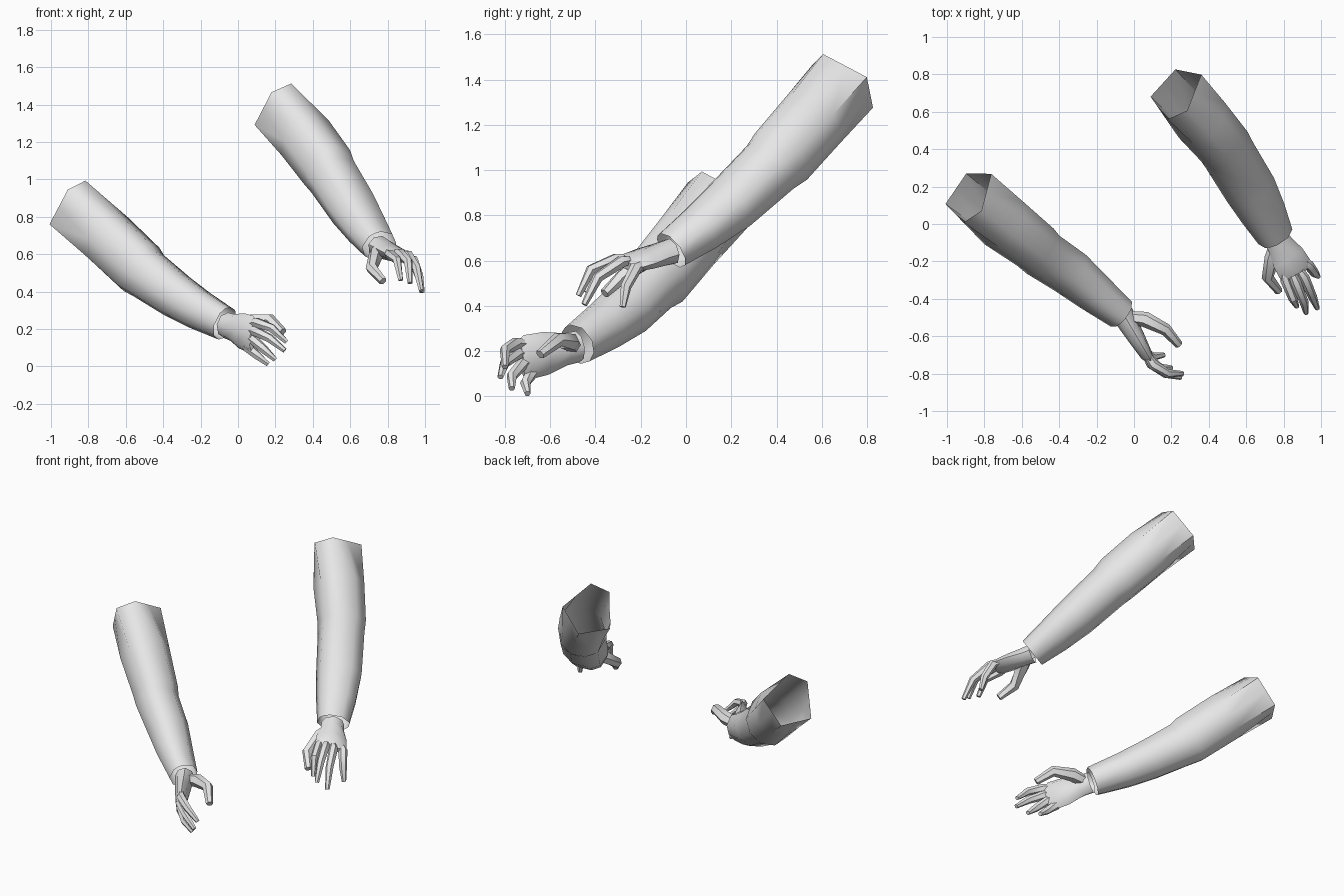
import bpy, bmesh, math
from mathutils import Vector as V

if "Cube" in bpy.data.objects:
    bpy.data.objects.remove(bpy.data.objects["Cube"])

grey = bpy.data.materials.new("plain_grey")
grey.diffuse_color = (0.8, 0.8, 0.8, 1)
grey.use_nodes = True
grey.node_tree.nodes["Principled BSDF"].inputs["Base Color"].default_value = grey.diffuse_color

# Uneven five-corner section of the shoulder opening, plus the middles of its sides
CORNERS = [-120, -48, 39, 82, 169]
SLEEVE_ANGLES = []
for i, a in enumerate(CORNERS):
    b = CORNERS[i + 1] if i < 4 else CORNERS[0] + 360
    SLEEVE_ANGLES += [(a, False), ((a + b) / 2, b - a)]


def tangents(pts):
    n = len(pts)
    return [(pts[min(i + 1, n - 1)] - pts[max(i - 1, 0)]).normalized() for i in range(n)]


def ring(center, side, t, wide, high, angles):
    """Cross-section square to t; angles holds (degrees, scale) pairs."""
    side = (side - t * side.dot(t)).normalized()
    up = side.cross(t)
    return [center + side * (wide * k * math.cos(math.radians(a)))
            + up * (high * k * math.sin(math.radians(a))) for a, k in angles]


def loft(bm, rings, cap_end=False):
    loops = [[bm.verts.new(p) for p in r] for r in rings]
    n = len(loops[0])
    for r0, r1 in zip(loops, loops[1:]):
        for i in range(n):
            j = (i + 1) % n
            bm.faces.new((r0[i], r1[i], r1[j], r0[j]))
    if cap_end:
        bm.faces.new(loops[-1][::-1])


def level_side(t):
    return V((t.y, -t.x, 0))


def polygon(n):
    return [(360 * i / n, 1) for i in range(n)]


def finish(bm, name):
    mesh = bpy.data.meshes.new(name)
    bm.to_mesh(mesh)
    bm.free()
    mesh.materials.append(grey)
    ob = bpy.data.objects.new(name, mesh)
    bpy.context.collection.objects.link(ob)
    bpy.ops.object.select_all(action='DESELECT')
    ob.select_set(True)
    bpy.context.view_layer.objects.active = ob
    bpy.ops.object.shade_smooth_by_angle(angle=math.radians(50))


def sleeve(name, sections):
    """sections: (x, y, z, half width, half height) from shoulder to cuff."""
    pts = [V(s[:3]) for s in sections]
    bm = bmesh.new()
    rings = []
    for i, (p, t, s) in enumerate(zip(pts, tangents(pts), sections)):
        angles = [(a, math.cos(math.radians(gap / 2)) if gap and i == 0 else 1)
                  for a, gap in SLEEVE_ANGLES]
        rings.append(ring(p, level_side(t), t, s[3], s[4], angles))
    loft(bm, rings)
    finish(bm, name)


def digit(bm, path, radii):
    pts = [V(p) for p in path]
    loft(bm, [ring(p, level_side(t), t, r, r, polygon(6))
              for p, t, r in zip(pts, tangents(pts), radii)], True)


def hand(name, wrist, fingers, thumb):
    """fingers: knuckle, middle joint and tip, from index to little finger."""
    wrist = V(wrist)
    index, little = V(fingers[0][0]), V(fingers[-1][0])
    knuckles = (index + little) / 2
    t = (knuckles - wrist).normalized()
    across = index - little
    half = across.length / 2
    bm = bmesh.new()
    # palm
    loft(bm, [ring(wrist.lerp(knuckles, f), across, t, w, h, polygon(8))
              for f, w, h in ((-0.1, 0.07, 0.06), (0.15, 0.072, 0.055),
                              (0.55, half + 0.018, 0.045),
                              (0.95, half + 0.022, 0.033), (1.06, half + 0.005, 0.02))], True)
    # fingers start a little inside the palm
    for k, m, e in fingers:
        root = V(k).lerp(wrist, 0.15)
        digit(bm, (root, k, m, e), (0.022, 0.028, 0.024, 0.014))
    digit(bm, thumb, (0.035, 0.042, 0.033, 0.022))
    finish(bm, name)


sleeve("right_sleeve", [
    (-0.88, 0.15, 0.86, 0.168, 0.168), (-0.70, 0.01, 0.69, 0.155, 0.158),
    (-0.53, -0.12, 0.53, 0.14, 0.158), (-0.49, -0.16, 0.495, 0.135, 0.142),
    (-0.34, -0.26, 0.385, 0.128, 0.126), (-0.22, -0.36, 0.31, 0.112, 0.112),
    (-0.07, -0.48, 0.23, 0.088, 0.094)])
sleeve("left_sleeve", [
    (0.226, 0.70, 1.386, 0.168, 0.168), (0.36, 0.56, 1.22, 0.156, 0.158),
    (0.48, 0.42, 1.06, 0.148, 0.156), (0.51, 0.37, 1.01, 0.145, 0.14),
    (0.62, 0.19, 0.84, 0.142, 0.126), (0.69, 0.06, 0.735, 0.125, 0.108),
    (0.755, -0.065, 0.645, 0.1, 0.09)])

hand("right_hand", (-0.05, -0.50, 0.215), [
    ((0.10, -0.75, 0.235), (0.18, -0.80, 0.205), (0.26, -0.80, 0.13)),
    ((0.09, -0.745, 0.19), (0.17, -0.80, 0.15), (0.25, -0.82, 0.085)),
    ((0.08, -0.72, 0.145), (0.14, -0.77, 0.09), (0.20, -0.77, 0.035)),
    ((0.05, -0.68, 0.105), (0.10, -0.71, 0.06), (0.16, -0.70, 0.012))],
    ((-0.02, -0.50, 0.225), (0.06, -0.51, 0.24), (0.17, -0.565, 0.25), (0.24, -0.645, 0.185)))
hand("left_hand", (0.765, -0.085, 0.635), [
    ((0.81, -0.30, 0.60), (0.85, -0.40, 0.57), (0.87, -0.44, 0.46)),
    ((0.865, -0.31, 0.605), (0.91, -0.42, 0.56), (0.92, -0.475, 0.445)),
    ((0.91, -0.285, 0.595), (0.955, -0.39, 0.525), (0.98, -0.45, 0.405)),
    ((0.935, -0.22, 0.57), (0.968, -0.265, 0.485), (0.985, -0.28, 0.395))],
    ((0.76, -0.11, 0.625), (0.74, -0.18, 0.60), (0.715, -0.285, 0.525), (0.775, -0.36, 0.455)))
